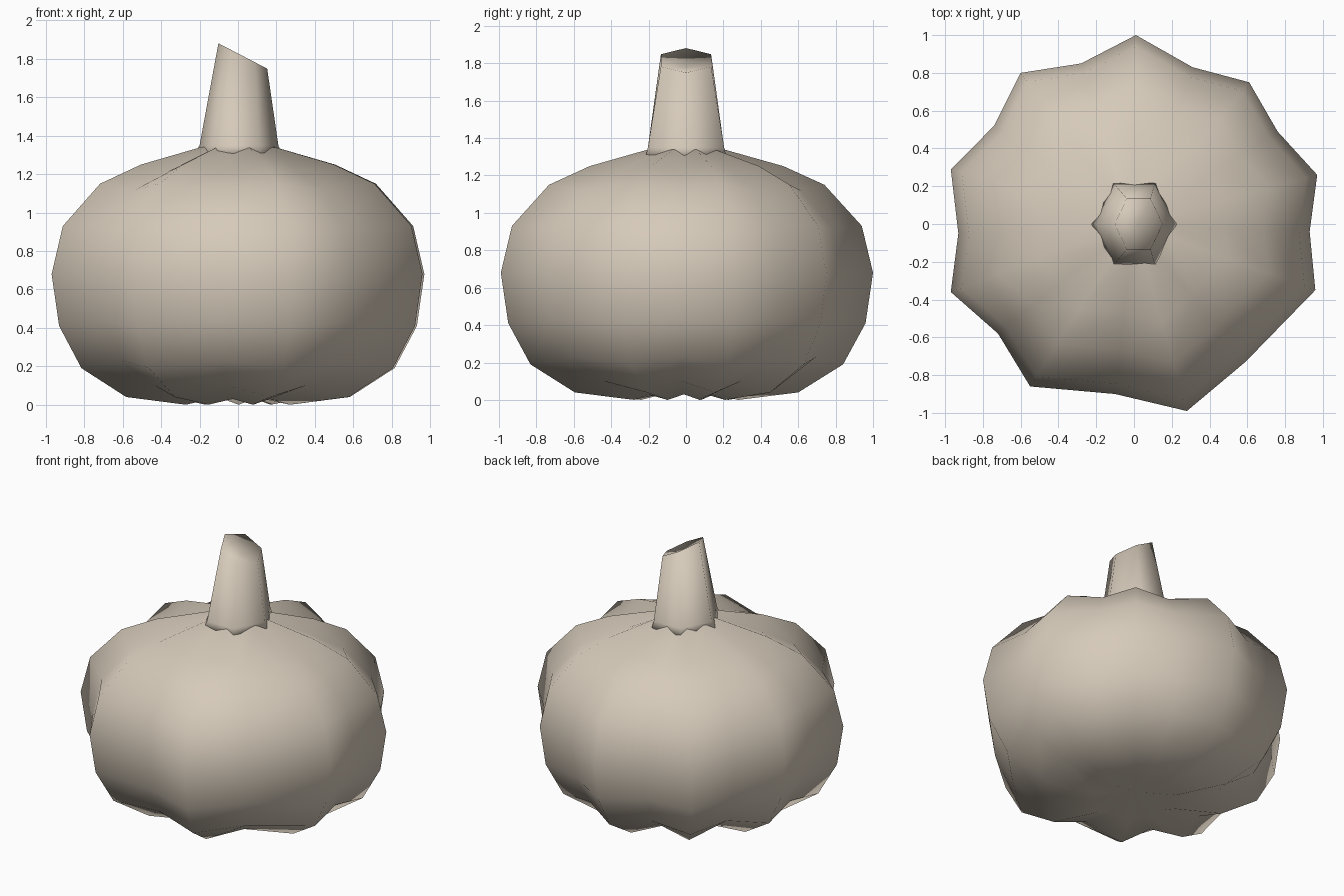
import bpy, bmesh, math

if "Cube" in bpy.data.objects:
    bpy.data.objects.remove(bpy.data.objects["Cube"])

skin = bpy.data.materials.new("warm beige")
skin.diffuse_color = (0.67, 0.59, 0.49, 1)
skin.use_nodes = True
skin.node_tree.nodes["Principled BSDF"].inputs["Base Color"].default_value = skin.diffuse_color


def make_object(name, rings, bottom, top):
    """Skin a stack of closed rings and close both ends with a fan."""
    bm = bmesh.new()
    loops = [[bm.verts.new(p) for p in ring] for ring in rings]
    n = len(loops[0])
    for a, b in zip(loops, loops[1:]):
        for i in range(n):
            j = (i + 1) % n
            bm.faces.new((a[i], a[j], b[j], b[i]))
    for loop, centre in ((loops[0], bottom), (loops[-1], top)):
        c = bm.verts.new(centre)
        for i in range(n):
            bm.faces.new((loop[i], loop[(i + 1) % n], c))
    bmesh.ops.recalc_face_normals(bm, faces=bm.faces[:])
    for f in bm.faces:
        f.smooth = True
    mesh = bpy.data.meshes.new(name)
    bm.to_mesh(mesh)
    bm.free()
    mesh.materials.append(skin)
    ob = bpy.data.objects.new(name, mesh)
    bpy.context.collection.objects.link(ob)
    return ob


# Plan outline of the body: nine crests alternating with nine grooves
outline = [(0.01, 1.0), (-0.28, 0.85), (-0.60, 0.80), (-0.74, 0.52),
           (-0.97, 0.29), (-0.93, -0.05), (-0.97, -0.36), (-0.72, -0.58),
           (-0.55, -0.86), (-0.10, -0.90), (0.28, -0.99), (0.59, -0.73),
           (0.96, -0.35), (0.93, -0.04), (0.97, 0.26), (0.76, 0.49),
           (0.61, 0.75), (0.31, 0.83)]

# Side profile: radius factor, height on crests, height in grooves
profile = [(0.28, 0.00, 0.03), (0.60, 0.04, 0.10), (0.84, 0.19, 0.23),
           (0.96, 0.41, 0.43), (1.00, 0.68, 0.68), (0.94, 0.93, 0.92),
           (0.74, 1.15, 1.12), (0.52, 1.25, 1.21), (0.20, 1.34, 1.32)]

rings = []
for k, zc, zg in profile:
    rings.append([(x * k, y * k, zg if i % 2 else zc)
                  for i, (x, y) in enumerate(outline)])
make_object("ribbed_body", rings, (0, 0, 0.06), (0, 0, 1.34))


# Six-sided tapered stem with a slanted, hollowed cut
def hexagon(cx, rx, ry, z, slope=0.0):
    pts = []
    for i in range(6):
        a = math.radians(60 * i)
        x = rx * math.cos(a)
        pts.append((cx + x, ry * math.sin(a), z + slope * x))
    return pts


stem = [hexagon(0, 0.23, 0.25, 1.30),
        hexagon(0.005, 0.205, 0.235, 1.35),
        hexagon(0.025, 0.127, 0.155, 1.815, -0.52)]
make_object("stem", stem, (0, 0, 1.30), (0.025, 0, 1.775))
